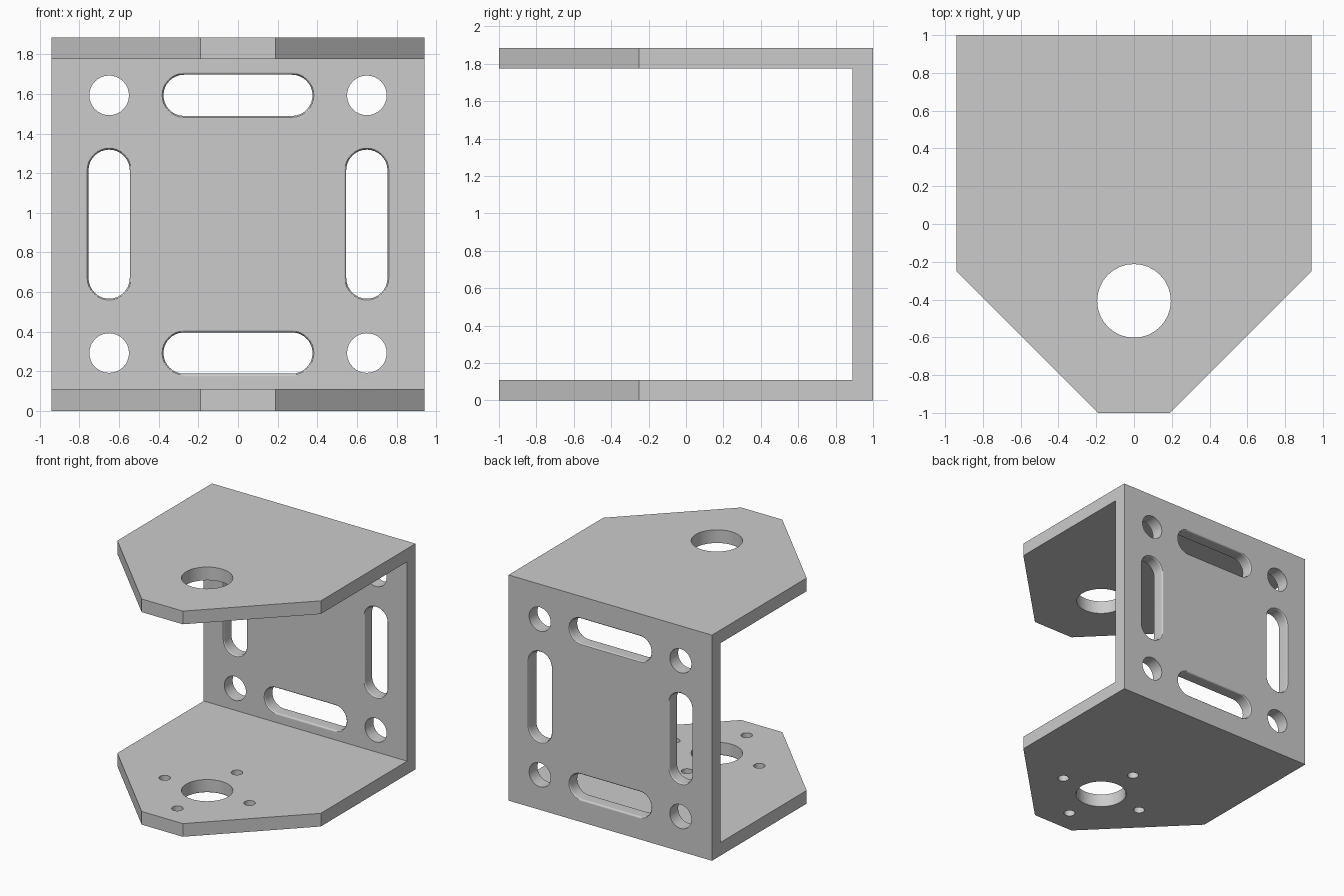
import bpy, bmesh
from math import sin, cos, pi

if "Cube" in bpy.data.objects:
    bpy.data.objects.remove(bpy.data.objects["Cube"])

W, H, T = 0.94, 1.885, 0.11      # half width, height, plate thickness
MID = H / 2
HOLE_Y = -0.407


def make_object(name, bm):
    bmesh.ops.recalc_face_normals(bm, faces=bm.faces)
    me = bpy.data.meshes.new(name)
    bm.to_mesh(me)
    bm.free()
    ob = bpy.data.objects.new(name, me)
    bpy.context.collection.objects.link(ob)
    return ob


def loft(bm, rings):
    loops = [[bm.verts.new(p) for p in ring] for ring in rings]
    for a, b in zip(loops, loops[1:]):
        for i in range(len(a)):
            j = (i + 1) % len(a)
            bm.faces.new((a[i], a[j], b[j], b[i]))
    bm.faces.new(loops[0])
    bm.faces.new(loops[-1])


def stadium(half, r, n=32):
    """Rounded slot outline along u; a circle when half equals r."""
    pts = []
    s = half - r
    for end in (1, -1):
        count = n // 2 + (1 if s > 0 else 0)
        for i in range(count):
            a = -pi / 2 + pi * i / (n // 2) + (0 if end > 0 else pi)
            pts.append((end * s + r * cos(a), r * sin(a)))
    return pts


def levels(lo, hi, f_lo, f_hi):
    """Depth and flare pairs for a cut with optional rounded rims."""
    out = [(lo - 0.05, f_lo)]
    steps = [i * pi / 6 for i in range(4)]
    if f_lo:
        out += [(lo + f_lo * (1 - cos(t)), f_lo * (1 - sin(t))) for t in steps]
    if f_hi:
        out += [(hi - f_hi * (1 - cos(t)), f_hi * (1 - sin(t))) for t in reversed(steps)]
    return out + [(hi + 0.05, f_hi)]


def cut_wall(bm, x, z, half, r, upright=False, f=0.0):
    rings = []
    for d, o in levels(1 - T, 1, f, f):
        pts = stadium(half + o, r + o)
        rings.append([(x + v, d, z + u) if upright else (x + u, d, z + v) for u, v in pts])
    loft(bm, rings)


def cut_plate(bm, x, y, z, r, f=0.0, n=32):
    loft(bm, [[(x + u, y + v, d) for u, v in stadium(r + o, r + o, n)]
              for d, o in levels(z, z + T, f, 0)])


def subtract(ob, cutter):
    cutter.hide_render = True
    mod = ob.modifiers.new("cut", 'BOOLEAN')
    mod.operation, mod.solver, mod.object = 'DIFFERENCE', 'EXACT', cutter
    bpy.context.view_layer.objects.active = ob
    bpy.ops.object.modifier_apply(modifier=mod.name)
    bpy.data.objects.remove(cutter)


# bracket body: pointed plate outline, full height
outline = [(W, 1), (-W, 1), (-W, -0.25), (-0.19, -1), (0.19, -1), (W, -0.25)]
bm = bmesh.new()
loft(bm, [[(x, y, z) for x, y in outline] for z in (0, H)])
bracket = make_object("mounting_bracket", bm)

# hollow between the two plates
bm = bmesh.new()
loft(bm, [[(x, y, z) for x, y in ((-2, -2), (2, -2), (2, 1 - T), (-2, 1 - T))]
          for z in (T, H - T)])
subtract(bracket, make_object("gap_cutter", bm))

bm = bmesh.new()
# back wall: corner holes and slots
for s in (-1, 1):
    for t in (-1, 1):
        cut_wall(bm, s * 0.65, MID + t * 0.65, 0.1, 0.1)
    cut_wall(bm, 0, MID + s * 0.65, 0.376, 0.104, f=0.014)
    cut_wall(bm, s * 0.65, MID, 0.376, 0.104, upright=True, f=0.014)
# shaft holes in both plates
cut_plate(bm, 0, HOLE_Y, H - T, 0.195)
cut_plate(bm, 0, HOLE_Y, 0, 0.195, f=0.012)
# four screw holes around the lower shaft hole
for k in range(4):
    cut_plate(bm, 0.393 * cos(k * pi / 2), HOLE_Y + 0.393 * sin(k * pi / 2), 0, 0.044, n=24)
subtract(bracket, make_object("hole_cutter", bm))

# smooth hole walls, crisp plate edges
bpy.ops.object.select_all(action='DESELECT')
bracket.select_set(True)
bpy.context.view_layer.objects.active = bracket
bpy.ops.object.shade_smooth_by_angle(angle=pi / 6)
wn = bracket.modifiers.new("face_normals", 'WEIGHTED_NORMAL')
wn.keep_sharp = True
